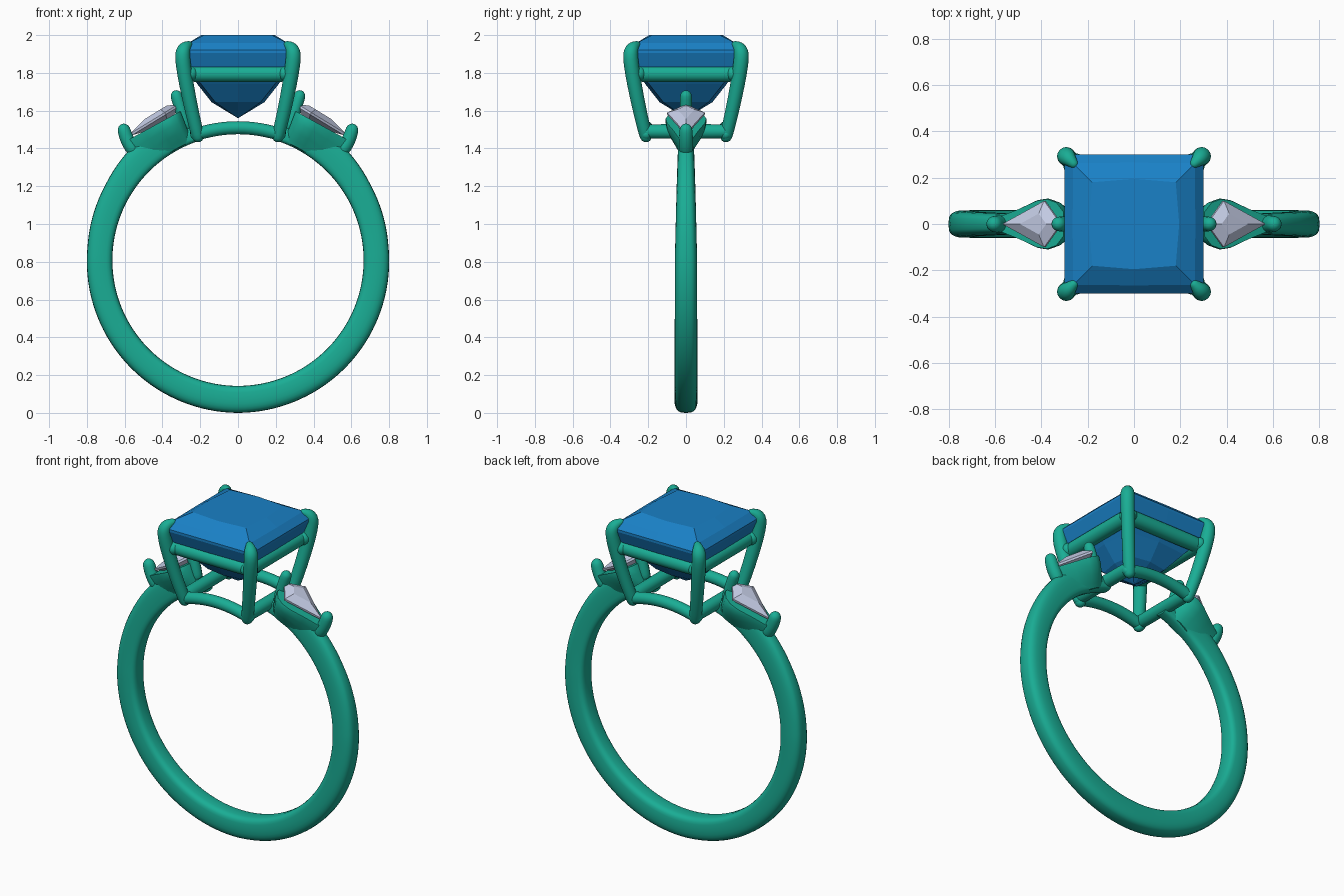
import bpy, bmesh
from math import sin, cos, pi, radians, copysign
from mathutils import Vector

if "Cube" in bpy.data.objects:
    bpy.data.objects.remove(bpy.data.objects["Cube"])


def material(name, rgb):
    m = bpy.data.materials.new(name)
    m.diffuse_color = (*rgb, 1)
    m.use_nodes = True
    m.node_tree.nodes["Principled BSDF"].inputs["Base Color"].default_value = m.diffuse_color
    return m


METAL = material("green_metal", (0.01, 0.42, 0.30))
BLUE = material("blue_gem", (0.01, 0.22, 0.57))
PALE = material("pale_gem", (0.55, 0.60, 0.78))


def loft(name, rings, mat, mirror=(False, False), angle=40, closed=False, subsurf=0):
    """Skin a series of equal-length rings, capping the ends unless closed."""
    bm = bmesh.new()
    vs = [[bm.verts.new(p) for p in r] for r in rings]
    n = len(rings[0])
    for i in range(len(vs) if closed else len(vs) - 1):
        a, b = vs[i], vs[(i + 1) % len(vs)]
        for j in range(n):
            k = (j + 1) % n
            bm.faces.new((a[j], a[k], b[k], b[j]))
    if not closed:
        bm.faces.new(vs[0])
        bm.faces.new(vs[-1])
    bmesh.ops.remove_doubles(bm, verts=bm.verts, dist=1e-5)
    bmesh.ops.recalc_face_normals(bm, faces=bm.faces)
    me = bpy.data.meshes.new(name)
    bm.to_mesh(me)
    bm.free()
    if angle:
        me.polygons.foreach_set("use_smooth", [True] * len(me.polygons))
        me.set_sharp_from_angle(angle=radians(angle))
    me.materials.append(mat)
    ob = bpy.data.objects.new(name, me)
    bpy.context.collection.objects.link(ob)
    if any(mirror):
        m = ob.modifiers.new("mirror", 'MIRROR')
        m.use_axis = (mirror[0], mirror[1], False)
        m.use_mirror_merge = False
    if subsurf:
        s = ob.modifiers.new("smooth", 'SUBSURF')
        s.levels = s.render_levels = subsurf
    return ob


def tube(name, path, radii, mirror=(False, False), sides=12):
    """Round rod along a path with domed ends."""
    P = [Vector(p) for p in path]
    t0, t1 = (P[1] - P[0]).normalized(), (P[-1] - P[-2]).normalized()
    steps = [(P[0] - t0 * radii[0] * cos(a), radii[0] * sin(a), t0) for a in (0.15, 0.5, 1.0)]
    for i, p in enumerate(P):
        t = (P[min(i + 1, len(P) - 1)] - P[max(i - 1, 0)]).normalized()
        steps.append((p, radii[i], t))
    steps += [(P[-1] + t1 * radii[-1] * cos(a), radii[-1] * sin(a), t1) for a in (1.0, 0.5, 0.15)]
    side = t0.orthogonal().normalized()
    rings = []
    for p, r, t in steps:
        side = (side - t * side.dot(t)).normalized()
        up = t.cross(side)
        rings.append([p + (side * cos(2 * pi * j / sides) + up * sin(2 * pi * j / sides)) * r
                      for j in range(sides)])
    return loft(name, rings, METAL, mirror, angle=80, subsurf=1)


def lerp_table(x, table):
    for (x0, y0), (x1, y1) in zip(table, table[1:]):
        if x <= x1:
            return y0 + (y1 - y0) * max(0, (x - x0) / (x1 - x0))
    return table[-1][1]


# Band: rounded section swept from one shoulder round the bottom to the other
CZ, START = 0.808, 17
band = []
for i in range(121):
    deg = START + (360 - 2 * START) * i / 120
    fold = min(deg, 360 - deg)
    outer = lerp_table(fold, [(17, .735), (26, .77), (36, .82), (45, .82), (60, .808), (85, .80), (180, .808)])
    half = lerp_table(fold, [(17, .04), (36, .042), (60, .05), (90, .059), (180, .061)])
    inner, a = 0.665, radians(deg)
    ring = []
    for j in range(24):
        c, s = cos(2 * pi * j / 24), sin(2 * pi * j / 24)
        e = 0.85 if c > 0 else 0.5
        r = (inner + outer) / 2 + (outer - inner) / 2 * copysign(abs(c) ** e, c)
        ring.append((r * sin(a), half * copysign(abs(s) ** 0.6, s), CZ + r * cos(a)))
    band.append(ring)
loft("band", band, METAL, angle=60)

# Four claws gripping the centre stone
claw = [(.213, 1.468), (.236, 1.56), (.262, 1.68), (.284, 1.80), (.294, 1.88),
        (.293, 1.915), (.280, 1.938), (.262, 1.948)]
tube("claws", [(d, d, z) for d, z in claw],
     [.036, .037, .039, .041, .042, .041, .034, .022], (True, True))

# Upper rails beneath the stone
tube("upper_rail_front_back", [(x, -.25, 1.795) for x in (-.26, -.1, .1, .26)], [.045] * 4, (False, True))
tube("upper_rail_sides", [(.25, y, 1.795) for y in (-.26, -.1, .1, .26)], [.045] * 4, (True, False))

# Lower gallery: arched bars front and back, straight bars at the sides
arc = [radians(d) for d in (-18, -12, -6, 0, 6, 12, 18)]
tube("lower_arch", [(.703 * sin(a), -.21, CZ + .703 * cos(a)) for a in arc], [.036] * 7, (False, True))
tube("lower_rail_sides", [(.217, y, 1.49) for y in (-.21, -.07, .07, .21)], [.04] * 4, (True, False))


# Square centre stone: crown, girdle and stepped pavilion
def square(corner, mid, z):
    return [(x * (corner if x and y else mid), y * (corner if x and y else mid), z)
            for x, y in ((1, 1), (0, 1), (-1, 1), (-1, 0), (-1, -1), (0, -1), (1, -1), (1, 0))]


loft("centre_stone", [square(*s) for s in (
    (.18, .195, 2.0), (.262, .265, 1.957), (.30, .30, 1.92), (.30, .30, 1.905),
    (.272, .275, 1.835), (.195, .215, 1.74), (.12, .14, 1.645), (0, 0, 1.56))], BLUE, angle=0)


# Kite-shaped side stones, tilted along the shoulders
def kite(scale, h):
    o, u, n = Vector((.385, 0, 1.585)), Vector((.85, 0, -.52)), Vector((.52, 0, .85))
    return [o + u * (.02 + (du - .02) * scale) + Vector((0, y * scale, 0)) + n * h
            for du, y in ((.212, 0), (0, .1), (-.085, 0), (0, -.1))]


loft("side_stones", [kite(.45, .032), kite(1, .006), kite(1, -.006), kite(.15, -.05)],
     PALE, (True, False), angle=0)

# Side settings: tapered cups with a rounded inner end, narrowing to the band
half = [(.585, .03), (.50, .065), (.42, .103), (.375, .11), (.335, .095), (.305, .055)]
outline = half + [(x, -y) for x, y in reversed(half)]


def cup(depth, width):
    ring = []
    for x, y in outline:
        p = Vector((x, 1.60 - (x - .30) * .55 - CZ))
        p *= 1 + (.675 / p.length - 1) * depth
        ring.append((p.x, y * width, CZ + p.y))
    return ring


loft("side_settings", [cup(0, .97), cup(.05, 1), cup(.3, .95), cup(.6, .75), cup(.85, .5), cup(1, .36)],
     METAL, (True, False), angle=45)

# Small claws at the two tips of each side stone
tube("side_claw_outer", [(.56, 0, 1.40), (.59, 0, 1.45), (.603, 0, 1.495)], [.04, .038, .037], (True, False))
tube("side_claw_inner", [(.28, 0, 1.52), (.30, 0, 1.60), (.325, 0, 1.675)], [.035, .034, .034], (True, False))
